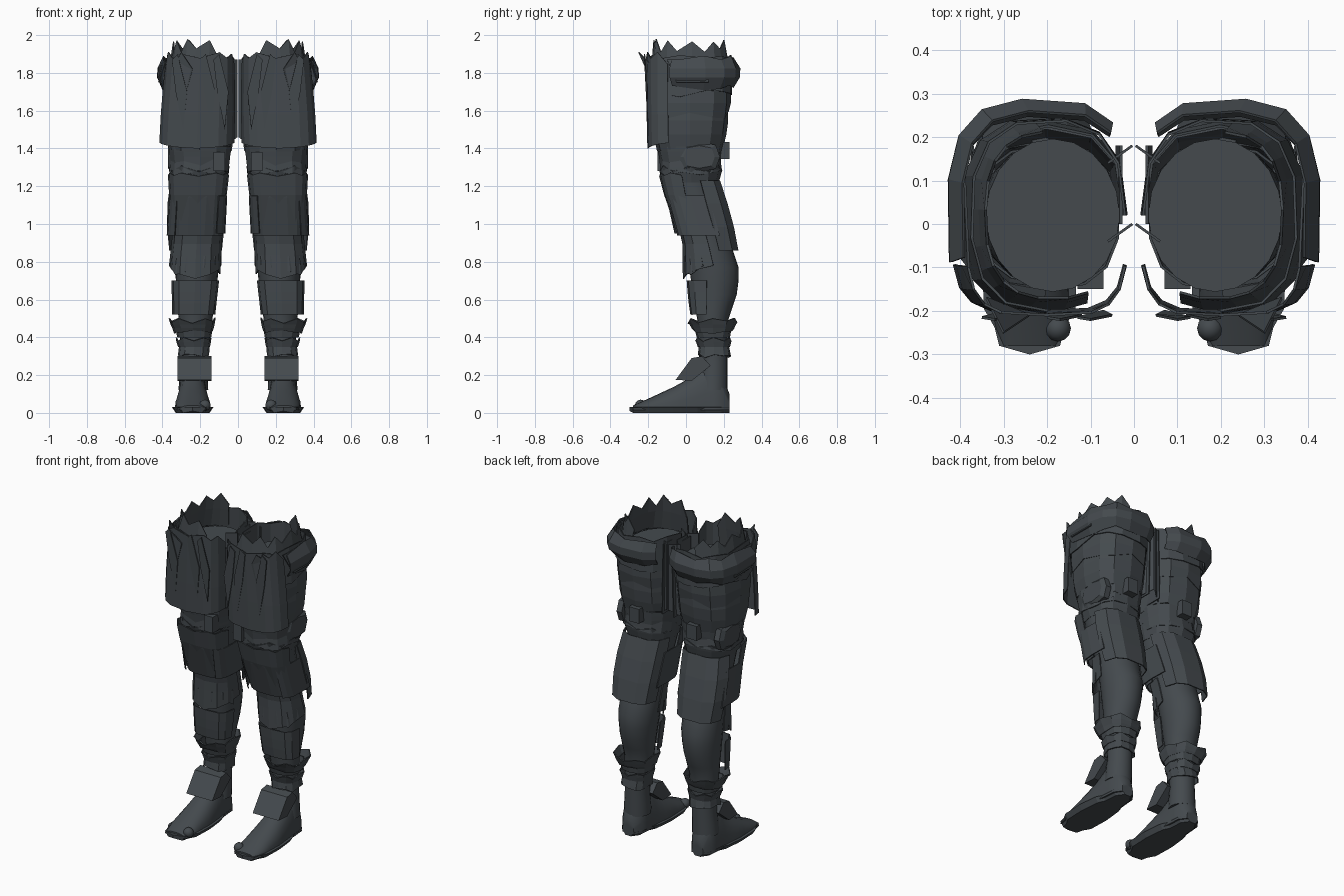
import bpy, bmesh, math, random
from mathutils import Vector

random.seed(4)
if "Cube" in bpy.data.objects:
    bpy.data.objects.remove(bpy.data.objects["Cube"], do_unlink=True)

slate = bpy.data.materials.new("dark slate")
slate.use_nodes = True
slate.diffuse_color = (.058, .068, .076, 1)
slate.node_tree.nodes["Principled BSDF"].inputs["Base Color"].default_value = slate.diffuse_color

# Directions around the leg, in degrees
OUTWARD, BACK, INWARD, FRONT = 0, 90, 180, -90
FULL = 360

# Bare leg by height: front, back, half width
LEG = ((1.9, -.16, .2, .15), (1.6, -.15, .19, .16), (1.4, -.14, .18, .16), (1.2, -.11, .17, .14),
       (.9, 0, .235, .12), (.75, .02, .285, .115), (.6, .04, .265, .1), (.5, .06, .22, .09),
       (.3, .08, .22, .07), (.1, .06, .22, .08))
# Foot from heel to toes: half width, height
FOOT = ((.23, .04, .1), (.2, .07, .2), (.12, .075, .27), (.03, .085, .19), (-.06, .095, .14),
        (-.2, .09, .075), (-.28, .07, .04))
FOOT_X = .24


def lookup(table, key):
    """Read a descending profile table between its rows."""
    for upper, lower in zip(table, table[1:]):
        if key >= lower[0] or lower is table[-1]:
            t = (upper[0] - key) / (upper[0] - lower[0])
            return [a + (b - a) * t for a, b in zip(upper[1:], lower[1:])]


def spread_evenly(first, last, count):
    return [first + (last - first) * i / (count - 1) for i in range(count)]


def rounded(angle, power):
    """Point on a unit circle that becomes boxier as power grows."""
    c, s = math.cos(math.radians(angle)), math.sin(math.radians(angle))
    return (math.copysign(abs(c) ** (2 / power), c), math.copysign(abs(s) ** (2 / power), s))


def leg_section(z, gap, angles, power):
    """Section of the leg at a height, grown by a gap, mostly away from the other leg."""
    front, back, half = lookup(LEG, z)
    centre_x, centre_y = .24 - .03 * z + gap * .35, (front + back) / 2
    half, depth = half + gap * .65, (back - front) / 2 + gap
    points = []
    for angle in angles:
        x, y = rounded(angle, power)
        points.append(Vector((centre_x + half * x, centre_y + depth * y, z)))
    return points


def finish(name, bm, smooth=False, thick=False):
    """Store a left part and mirror it to the right leg."""
    bmesh.ops.recalc_face_normals(bm, faces=bm.faces)
    mesh = bpy.data.meshes.new(name)
    bm.to_mesh(mesh)
    bm.free()
    mesh.materials.append(slate)
    part = bpy.data.objects.new(name, mesh)
    bpy.context.collection.objects.link(part)
    if thick:
        solid = part.modifiers.new("thickness", "SOLIDIFY")
        solid.thickness, solid.offset = .006, 0
    part.modifiers.new("both legs", "MIRROR").use_mirror_merge = False
    if smooth:
        bpy.ops.object.select_all(action="DESELECT")
        part.select_set(True)
        bpy.context.view_layer.objects.active = part
        bpy.ops.object.shade_smooth_by_angle(angle=math.radians(40))


def loft(name, rings, closed=True, caps=True, smooth=False, thick=False):
    """Skin a row of sections; caps are fans around a middle point."""
    bm = bmesh.new()
    rows = [[bm.verts.new(p) for p in ring] for ring in rings]
    count = len(rows[0])
    for a, b in zip(rows, rows[1:]):
        for i in range(count if closed else count - 1):
            j = (i + 1) % count
            bm.faces.new((a[i], a[j], b[j], b[i]))
    for row in (rows[0], rows[-1]) if caps else ():
        middle = bm.verts.new(sum((v.co for v in row), Vector()) / count)
        for i in range(count):
            bm.faces.new((row[i], row[(i + 1) % count], middle))
    finish(name, bm, smooth, thick)


def plate(name, top, bottom, gap_top, gap_bottom, facing=FRONT, spread=FULL, sides=10,
          power=2.6, torn=0, ragged=0, dip=0, bulge=0):
    """Armour wrapped around the leg: torn top rim, ragged lower rim, dip to a lower point."""
    closed = spread == FULL
    angles = spread_evenly(facing - spread / 2, facing + spread / 2, sides + closed)[:sides]
    gaps = spread_evenly(gap_top, gap_bottom, 4)
    swell = (0, bulge, bulge, 0)
    rings = [leg_section(z, gap + extra, angles, power)
             for z, gap, extra in zip(spread_evenly(top, bottom, 4), gaps, swell)]
    for i in range(sides):
        rings[0][i].z += torn * (random.uniform(.5, 1) if i % 2 else -random.random())
        rings[-1][i].z += ragged * random.uniform(-1, 1)
        rings[-1][i].z -= dip * (1 - abs(2 * i / (sides - 1) - 1))
    loft(name, rings, closed, caps=False, thick=True)


def block(name, x, y, z, size):
    """Bevel-free box for tabs."""
    bm = bmesh.new()
    bmesh.ops.create_cube(bm, size=1)
    for v in bm.verts:
        v.co = Vector((x, y, z)) + v.co * Vector(size)
    finish(name, bm)


def sheet(name, *points):
    bm = bmesh.new()
    bm.faces.new([bm.verts.new(p) for p in points])
    finish(name, bm, thick=True)


# Bare leg
around = range(0, FULL, 18)
loft("leg", [leg_section(z, 0, around, 2) for z in spread_evenly(1.78, .12, 24)], smooth=True)

# Foot, thin sole and big toe
arches, soles = [], []
for y in spread_evenly(FOOT[0][0], FOOT[-1][0], 13):
    half, height = lookup(FOOT, y)
    arches.append([(FOOT_X + half * x, y, .015 + (height - .015) * z)
                   for x, z in (rounded(a, 2.3) for a in range(0, 181, 18))])
    rim = half + (.015 if -.2 < y < .1 else 0)
    soles.append([(FOOT_X + side * width, y, z) for side, width, z in
                  ((-1, rim - .02, 0), (1, rim - .02, 0), (1, rim, .03), (-1, rim, .03))])
soles.append([(FOOT_X, -.3, z) for z in (.01, .01, .03, .03)])
loft("foot", arches, smooth=True)
loft("sole", soles)
bm = bmesh.new()
bmesh.ops.create_uvsphere(bm, u_segments=12, v_segments=8, radius=.03)
bmesh.ops.translate(bm, verts=bm.verts, vec=(.175, -.24, .04))
finish("big_toe", bm, smooth=True)

# Thigh bands overlap like shingles around the outside and back
REAR_OUTSIDE = (OUTWARD + BACK) / 2
plate("thigh_band_low", 1.62, 1.4, .03, .01, REAR_OUTSIDE, 270, 10, ragged=.02, bulge=.01)
plate("thigh_band_middle", 1.76, 1.58, .03, .035, REAR_OUTSIDE, 270, 10, ragged=.025, bulge=.01)
plate("thigh_band_top", 1.88, 1.7, .04, .05, REAR_OUTSIDE, 270, 11, torn=.015, ragged=.03)
plate("hip_guard", 1.87, 1.73, .06, .055, REAR_OUTSIDE + 15, 150, 7, power=3, torn=.02,
      ragged=.025, bulge=.03)
plate("hip_crest", 1.93, 1.76, .01, .04, OUTWARD - 15, 200, 13, torn=.05)

# Long front thigh shield with blade-shaped folds and a spike
plate("thigh_shield", 1.88, 1.43, .05, .06, FRONT, 150, 9, power=4, torn=.035, dip=.03)
for x in (.07, .14, .29):
    sheet("shield_fold", (x, -.2, 1.5), (x + .04, -.21, 1.7), (x + .06, -.215, 1.87),
          (x + .03, -.22, 1.9), (x - .02, -.21, 1.7))
sheet("shield_spike", (.34, -.17, 1.83), (.3, -.25, 1.91), (.24, -.21, 1.82), (.3, -.2, 1.6))
sheet("hip_spike", (.38, -.1, 1.87), (.42, -.05, 1.75), (.42, .12, 1.75), (.39, .12, 1.87))

# Inner thigh panels meeting between the legs
for y in (0, .18):
    sheet("inner_thigh_panel", (.06, y - .04, 1.87), (.004, y, 1.87), (.004, y, 1.46),
          (.06, y - .04, 1.42))
sheet("inner_thigh_side", (.03, 0, 1.86), (.03, .18, 1.86), (.04, .18, 1.42), (.04, 0, 1.42))

# Garter straps with tabs and a side pouch
plate("garter_upper", 1.41, 1.33, .01, .005, sides=14, ragged=.025)
plate("garter_lower", 1.36, 1.27, 0, .015, sides=14, ragged=.015)
plate("garter_collar", 1.29, 1.22, .015, 0, sides=12, torn=.02)
block("back_tab", .2, .2, 1.39, (.07, .06, .09))
block("front_tab", .1, -.12, 1.33, (.06, .06, .1))
pouch = [rounded(angle, 3) for angle in range(0, FULL, 45)]
loft("side_pouch", [[(x, .07 + .11 * size * a, 1.355 + .08 * size * b) for a, b in pouch]
                    for x, size in ((.32, 1), (.355, 1), (.37, .75))])

# Knee guard, its overlay and wings, and the guard behind it
plate("knee_guard", 1.26, .94, .02, .02, FRONT, 170, 9, power=4, torn=.012)
plate("knee_overlay", 1.24, .94, .015, .03, FRONT, 100, 6, power=3)
plate("outer_knee_wing", 1.15, .94, .02, .04, OUTWARD - 20, 70, 5, power=3.5)
plate("inner_knee_wing", 1.15, .95, .03, .06, INWARD + 20, 70, 5, power=3.5)
plate("calf_guard", 1.23, .86, .01, .03, BACK, 160, 6, power=3, bulge=.015)

# Pointed plate below the knee, then the shin guard
plate("below_knee_plate", .95, .78, .01, .03, FRONT, 180, 7, dip=.07)
plate("below_knee_band", .83, .76, .02, .03, FRONT, 150, 6, ragged=.03)
plate("shin_guard", .7, .52, .02, .03, FRONT, 170, 7, power=4)

# Flared cuffs and straps at the ankle
plate("ankle_cuff", .49, .43, .05, .025, sides=12, torn=.015, ragged=.01)
plate("ankle_cuff_inner", .46, .4, .02, .01, sides=12)
plate("ankle_strap_upper", .39, .35, .02, .01, sides=12, torn=.012)
plate("ankle_strap_lower", .35, .3, .005, .015, sides=12, ragged=.012)

# Sloped instep guard
slope = ((.085, .3), (.03, .29), (-.055, .175), (.03, .17), (.13, .25))
loft("instep_guard", [[(x, y, z) for y, z in slope] for x in (.14, .32)])
